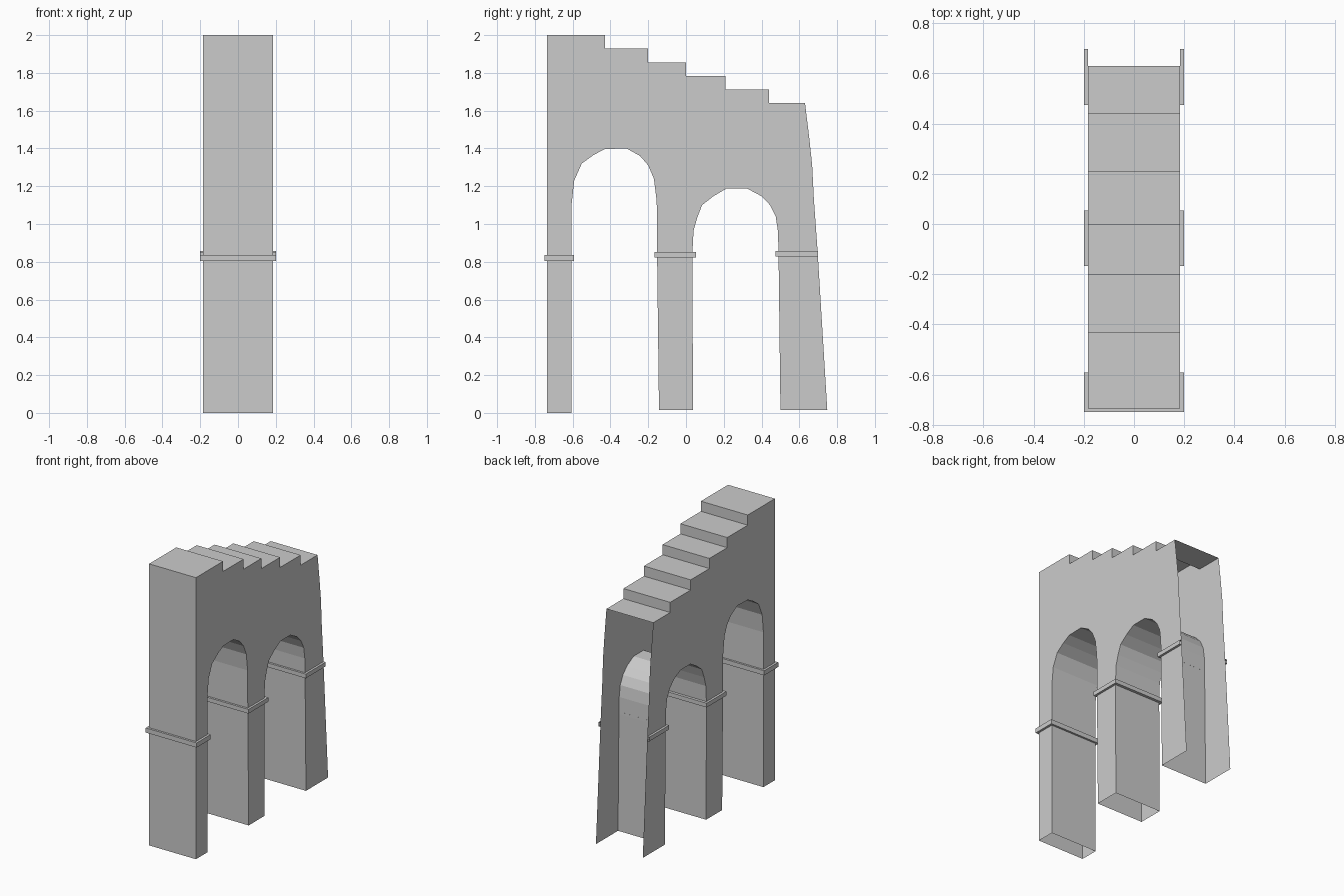
import bpy

if "Cube" in bpy.data.objects:
    bpy.data.objects.remove(bpy.data.objects["Cube"])

W, BAND_W = 0.184, 0.2  # half widths of wall and bands


def make_object(name, verts, faces):
    mesh = bpy.data.meshes.new(name)
    mesh.from_pydata(verts, [], faces)
    mesh.update()
    obj = bpy.data.objects.new(name, mesh)
    bpy.context.collection.objects.link(obj)
    return obj


# Side profile (y, z), clockwise seen from +x
front_and_steps = [(-0.735, 0), (-0.735, 2)]
z = 2.0
for y in (-0.43, -0.2, 0.0, 0.21, 0.44):
    front_and_steps += [(y, z), (y, z - 0.072)]
    z -= 0.072
front_and_steps.append((0.63, z))

# Leaning rear edge, left open between the two side walls
rear_edge = [(0.652, 1.46), (0.668, 1.31), (0.677, 1.13), (0.697, 0.85), (0.748, 0.014)]

low_arch = [(0.5, 0.014), (0.49, 0.84), (0.487, 0.96), (0.475, 1.04), (0.445, 1.1),
            (0.4, 1.147), (0.325, 1.187), (0.213, 1.187), (0.145, 1.147), (0.085, 1.1),
            (0.06, 1.035), (0.04, 0.965), (0.034, 0.85), (0.037, 0.014)]

tall_arch = [(-0.143, 0.014), (-0.153, 0.84), (-0.155, 1.12), (-0.17, 1.24),
             (-0.2, 1.31), (-0.243, 1.36), (-0.315, 1.4), (-0.43, 1.397),
             (-0.49, 1.365), (-0.552, 1.32), (-0.592, 1.23), (-0.606, 1.1), (-0.606, 0)]

# Hollow arcade wall: two side sheets joined along front, steps and arches
pieces = [(front_and_steps, True), (rear_edge, False), (low_arch, True), (tall_arch, True)]
profile, strips = [], []
for points, joined in pieces:
    start = len(profile)
    profile += points
    if joined:
        strips += range(start, len(profile) - 1)
n = len(profile)
verts = [(-W, y, z) for y, z in profile] + [(W, y, z) for y, z in profile]
faces = [list(range(n)), list(range(2 * n - 1, n - 1, -1))]
faces += [(i, n + i, n + i + 1, i + 1) for i in strips]
make_object("arcade_wall", verts, faces)


# Moulding band wrapped around a pier; the rear one is open at the back
def band(name, outer_y, inner_y, z0, z1, closed=True):
    def loop(w, y0, y1, z):
        return [(-w, y1, z), (-w, y0, z), (w, y0, z), (w, y1, z)]
    verts = (loop(BAND_W, *outer_y, z0) + loop(BAND_W, *outer_y, z1)
             + loop(W, *inner_y, z0) + loop(W, *inner_y, z1))
    faces = []
    for i in range(4 if closed else 3):
        j = (i + 1) % 4
        faces += [(i, j, 4 + j, 4 + i),            # outside
                  (4 + i, 4 + j, 12 + j, 12 + i),  # top
                  (j, i, 8 + i, 8 + j)]            # underside
    make_object(name, verts, faces)


band("front_pier_band", (-0.75, -0.592), (-0.735, -0.606), 0.803, 0.836)
band("middle_pier_band", (-0.168, 0.054), (-0.153, 0.034), 0.822, 0.852)
band("rear_pier_band", (0.475, 0.698), (0.49, 0.698), 0.827, 0.857, closed=False)
